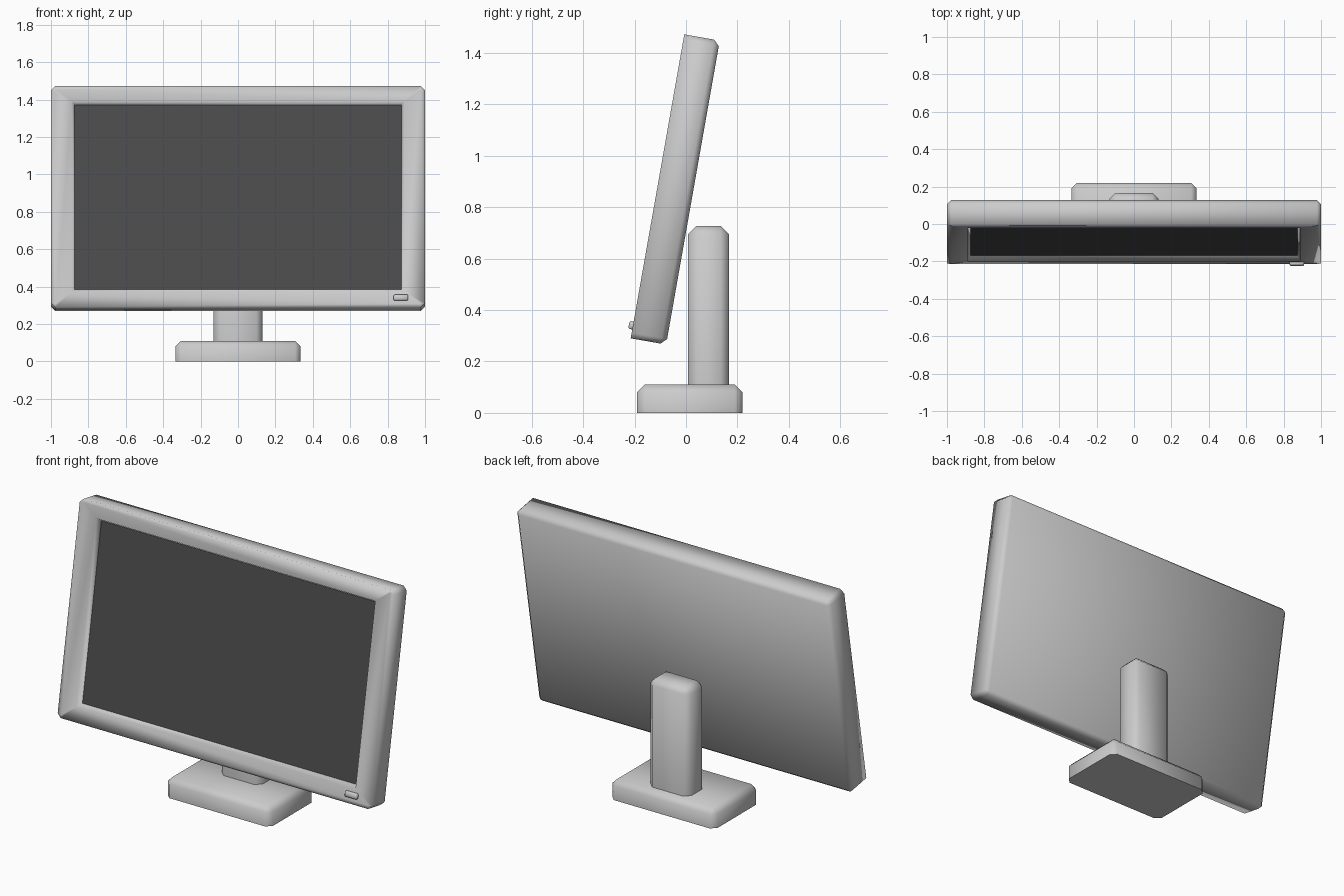
import bpy, bmesh
from math import radians
from mathutils import Vector

if "Cube" in bpy.data.objects:
    bpy.data.objects.remove(bpy.data.objects["Cube"])

TILT = radians(-10)
PIVOT = (0, -0.215, 0.29)   # bottom front edge of the tilted panel


def cube_mesh(lo, hi):
    bm = bmesh.new()
    bmesh.ops.create_cube(bm, size=1)
    lo, hi = Vector(lo), Vector(hi)
    for v in bm.verts:
        v.co = Vector([l + (c + 0.5) * (h - l) for l, c, h in zip(lo, v.co, hi)])
    return bm


def chamfer(bm, edges, width):
    bmesh.ops.bevel(bm, geom=edges, offset=width, segments=1,
                    affect='EDGES', clamp_overlap=True)


def finish(name, bm, angle, tilted=False):
    bmesh.ops.recalc_face_normals(bm, faces=bm.faces)
    mesh = bpy.data.meshes.new(name)
    bm.to_mesh(mesh)
    bm.free()
    ob = bpy.data.objects.new(name, mesh)
    bpy.context.collection.objects.link(ob)
    if tilted:
        ob.location = PIVOT
        ob.rotation_euler.x = TILT
    bpy.ops.object.select_all(action='DESELECT')
    ob.select_set(True)
    bpy.context.view_layer.objects.active = ob
    bpy.ops.object.shade_smooth_by_angle(angle=radians(angle))
    return ob


def block(name, lo, hi, width, tilted=False):
    # chamfered block with a sharp underside
    bm = cube_mesh(lo, hi)
    edges = [e for e in bm.edges if max(v.co.z for v in e.verts) > lo[2] + 1e-5]
    chamfer(bm, edges, width)
    return finish(name, bm, 60, tilted)


def place_ring(face, x, y, z_low, z_high):
    for v in face.verts:
        v.co = (x if v.co.x > 0 else -x, y, z_high if v.co.z > 0.6 else z_low)


# Foot and upright
block("base", (-0.335, -0.19, 0), (0.335, 0.22, 0.11), 0.03)
block("stand_post", (-0.13, 0.008, 0.1), (0.13, 0.167, 0.727), 0.032)

# Monitor housing with a recessed opening
bm = cube_mesh((-1, 0, 0), (1, 0.14, 1.2))
front = min(bm.faces, key=lambda f: f.calc_center_median().y)
bmesh.ops.inset_region(bm, faces=[front], thickness=0.08)
place_ring(front, 0.888, 0, 0.086, 1.116)
bmesh.ops.inset_region(bm, faces=[front], thickness=0.01)
place_ring(front, 0.873, 0.03, 0.102, 1.102)
chamfer(bm, [e for e in bm.edges
             if max(v.co.y for v in e.verts) > 0.1], 0.022)
recess = [f for f in bm.faces
          if all(abs(v.co.y - 0.03) < 1e-4 and abs(v.co.x) < 0.9 for v in f.verts)]
bmesh.ops.delete(bm, geom=recess, context='FACES_ONLY')
finish("monitor_housing", bm, 120, True)

# Display panel filling the opening
bm = cube_mesh((-0.873, 0.03, 0.102), (0.873, 0.04, 1.102))
screen = finish("screen", bm, 30, True)
mat = bpy.data.materials.new("dark_screen")
mat.diffuse_color = (0.07, 0.07, 0.07, 1)
mat.use_nodes = True
mat.node_tree.nodes["Principled BSDF"].inputs["Base Color"].default_value = mat.diffuse_color
screen.data.materials.append(mat)

# Power button on the lower right of the frame
bm = cube_mesh((0.832, -0.016, 0.035), (0.91, 0.01, 0.066))
chamfer(bm, bm.edges[:], 0.005)
finish("power_button", bm, 60, True)
